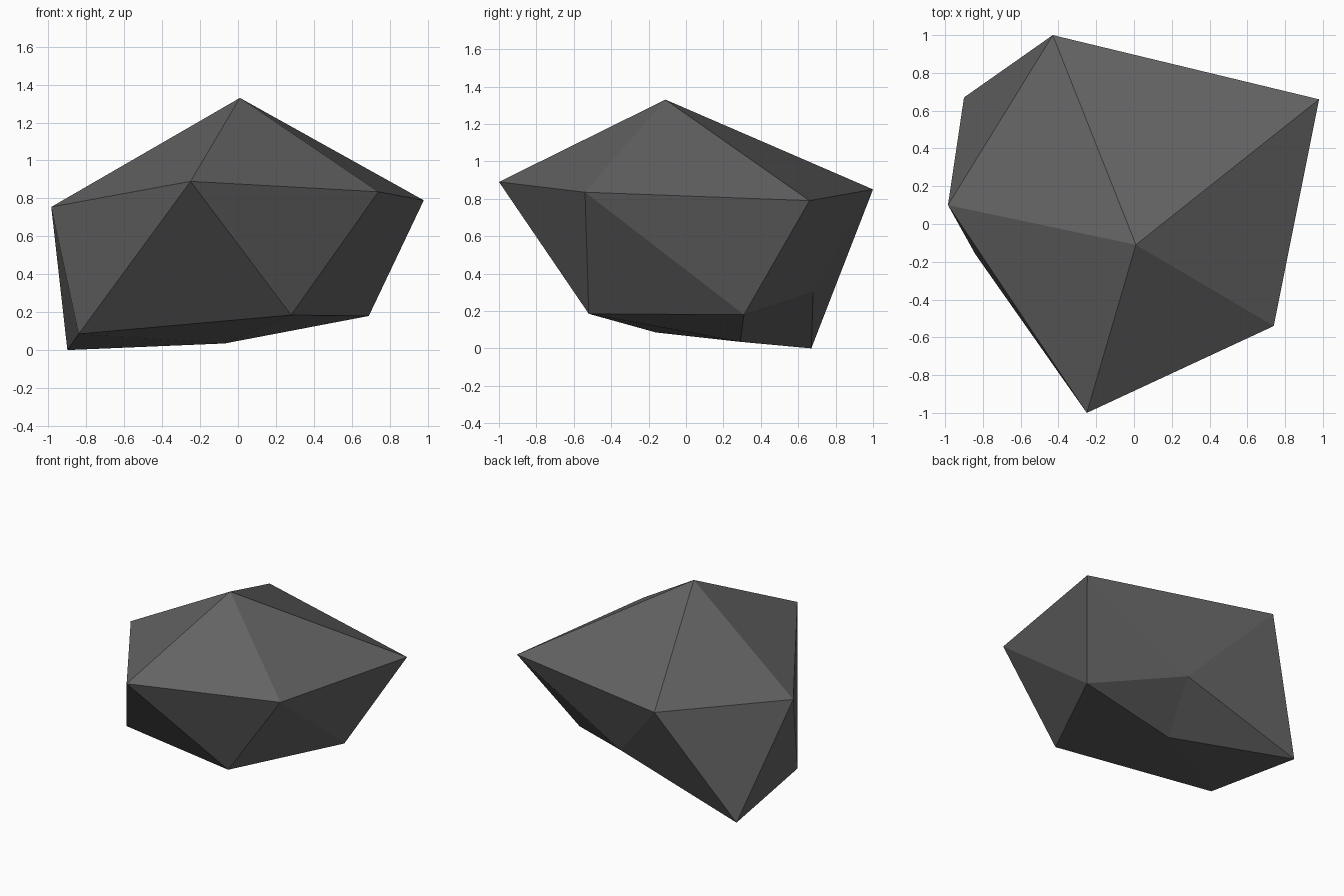
import bpy
import bmesh

# Remove the default cube
cube = bpy.data.objects.get("Cube")
if cube:
    bpy.data.objects.remove(cube, do_unlink=True)

# Stone colour
stone = bpy.data.materials.new("dark_grey_stone")
stone.use_nodes = True
colour = (0.125, 0.125, 0.125, 1)
stone.diffuse_color = colour
stone.node_tree.nodes["Principled BSDF"].inputs["Base Color"].default_value = colour
stone.node_tree.nodes["Principled BSDF"].inputs["Roughness"].default_value = 0.9

# Rock corners: a peak, two staggered rings of five, and a foot
peak = (0.01, -0.11, 1.33)
shoulder = [(-0.25, -1.0, 0.89), (0.74, -0.54, 0.835), (0.98, 0.66, 0.79),
            (-0.43, 1.0, 0.85), (-0.985, 0.10, 0.755)]
base = [(0.28, -0.52, 0.185), (0.69, 0.31, 0.18), (0.08, 0.68, 0.30),
        (-0.90, 0.67, 0.0), (-0.84, -0.16, 0.085)]
foot = (-0.07, 0.29, 0.035)

bm = bmesh.new()
top = bm.verts.new(peak)
bottom = bm.verts.new(foot)
upper = [bm.verts.new(p) for p in shoulder]
lower = [bm.verts.new(p) for p in base]

# Cap, zigzag belt and underside
for i in range(5):
    j = (i + 1) % 5
    bm.faces.new((top, upper[i], upper[j]))
    bm.faces.new((upper[i], lower[i], upper[j]))
    bm.faces.new((upper[j], lower[i], lower[j]))
    bm.faces.new((bottom, lower[j], lower[i]))
bmesh.ops.recalc_face_normals(bm, faces=bm.faces)

mesh = bpy.data.meshes.new("rock")
bm.to_mesh(mesh)
bm.free()
mesh.materials.append(stone)
rock = bpy.data.objects.new("rock", mesh)
bpy.context.collection.objects.link(rock)
